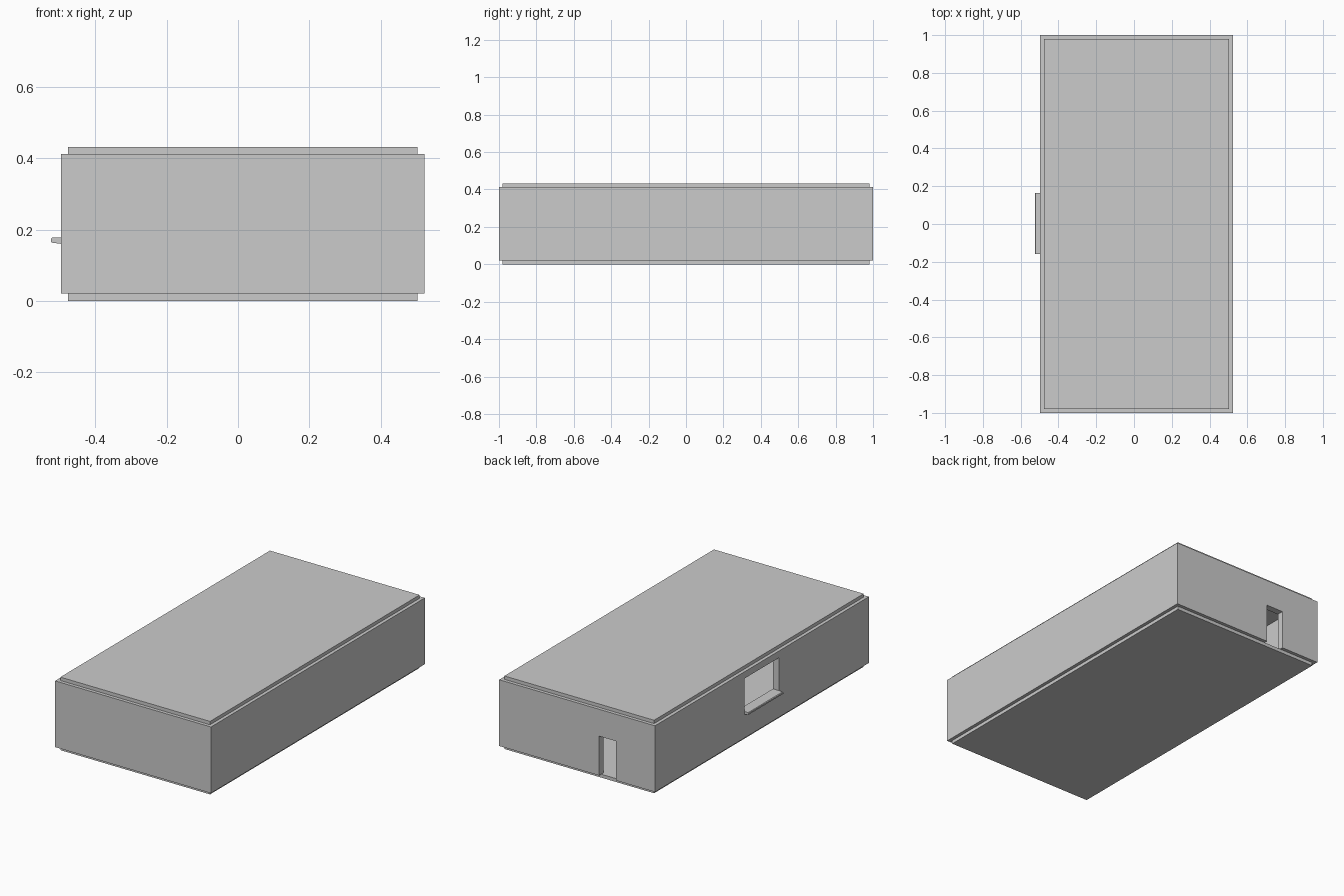
import bpy, bmesh
from mathutils import Vector

if "Cube" in bpy.data.objects:
    bpy.data.objects.remove(bpy.data.objects["Cube"])


def box(name, lo, hi):
    bm = bmesh.new()
    bmesh.ops.create_cube(bm, size=1)
    lo, hi = Vector(lo), Vector(hi)
    for v in bm.verts:
        v.co = Vector(a + (c + 0.5) * (b - a) for a, b, c in zip(lo, hi, v.co))
    mesh = bpy.data.meshes.new(name)
    bm.to_mesh(mesh)
    bm.free()
    ob = bpy.data.objects.new(name, mesh)
    bpy.context.collection.objects.link(ob)
    return ob


def cut(target, lo, hi, name):
    cutter = box(name, lo, hi)
    cutter.hide_render = True
    cutter.hide_set(True)
    cutter.display_type = 'WIRE'
    mod = target.modifiers.new(name, 'BOOLEAN')
    mod.operation = 'DIFFERENCE'
    mod.solver = 'EXACT'
    mod.object = cutter
    bpy.context.view_layer.objects.active = target
    bpy.ops.object.modifier_apply(modifier=name)
    bpy.data.objects.remove(cutter)


X0, X1, Y = -0.497, 0.523, 1.0      # outer wall faces
T, S = 0.04, 0.02                   # wall and slab thickness
ZB, ZT = 0.02, 0.412                # wall bottom and top

# Floor and roof slabs, inset by half the wall thickness
for name, z in (("floor_slab", 0.0), ("roof_slab", ZT)):
    box(name, (X0 + T / 2, -Y + T / 2, z), (X1 - T / 2, Y - T / 2, z + S))

# Wall ring with the room hollowed out
walls = box("walls", (X0, -Y, ZB), (X1, Y, ZT))
cut(walls, (X0 + T, -Y + T, -0.1), (X1 - T, Y - T, 0.6), "room_cutter")

# Doorway in the back wall, window in the left wall
cut(walls, (-0.243, Y - 2 * T, -0.1), (-0.131, Y + T, 0.253), "door_cutter")
cut(walls, (X0 - T, -0.16, 0.16), (X0 + 2 * T, 0.163, 0.372), "window_cutter")

# Window sill with a softened nose
profile = [(X0 + T, 0.16), (X0 + T, 0.177), (-0.521, 0.177), (-0.525, 0.174),
           (-0.525, 0.166), (-0.521, 0.163), (X0, 0.16)]
bm = bmesh.new()
face = bm.faces.new([bm.verts.new((x, -0.16, z)) for x, z in profile])
ext = bmesh.ops.extrude_face_region(bm, geom=[face])
bmesh.ops.translate(bm, vec=(0, 0.323, 0),
                    verts=[g for g in ext["geom"] if isinstance(g, bmesh.types.BMVert)])
bmesh.ops.recalc_face_normals(bm, faces=bm.faces)
mesh = bpy.data.meshes.new("window_sill")
bm.to_mesh(mesh)
bm.free()
bpy.context.collection.objects.link(bpy.data.objects.new("window_sill", mesh))
